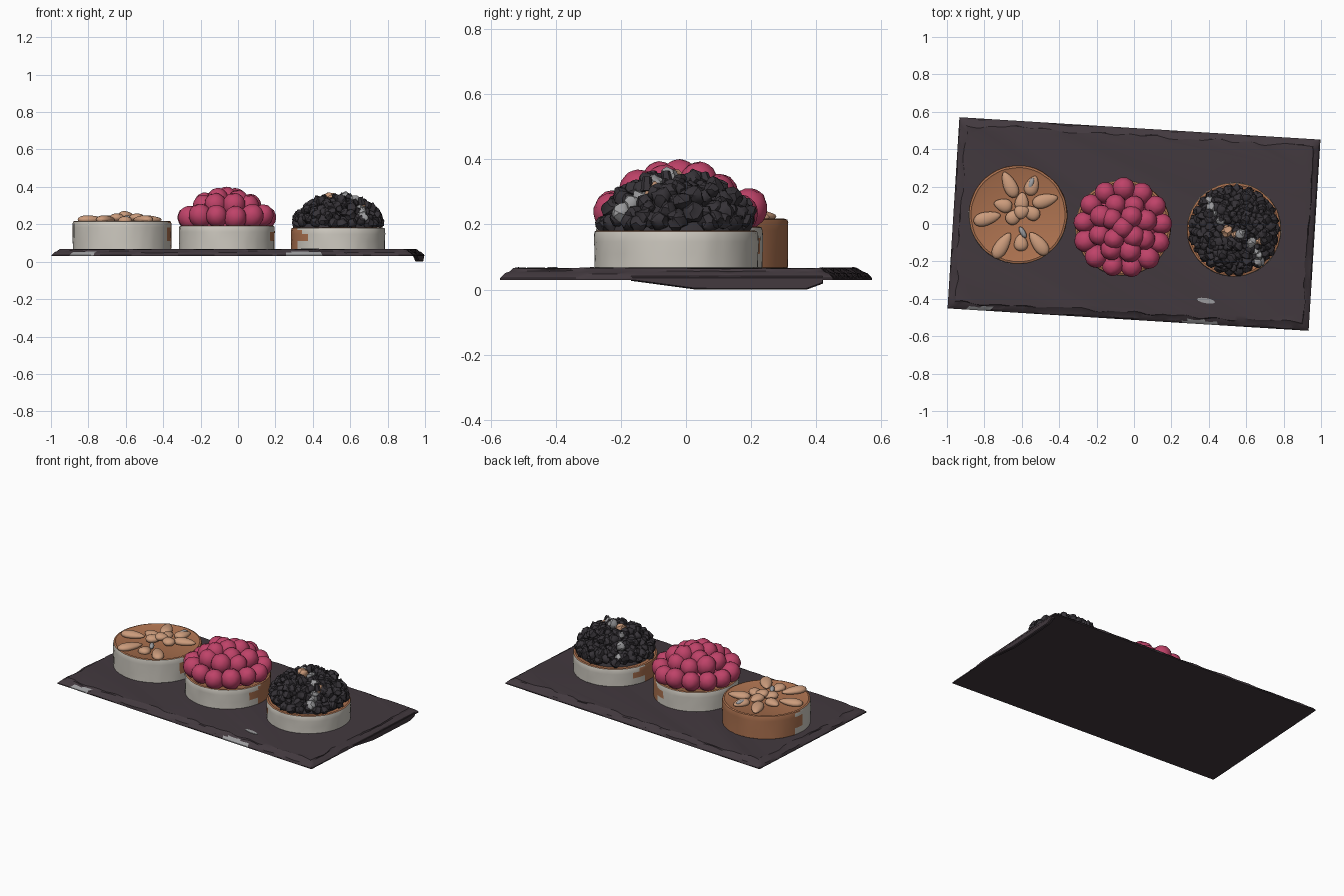
import bpy, bmesh, math, random
from mathutils import Vector, Matrix, noise

if "Cube" in bpy.data.objects:
    bpy.data.objects.remove(bpy.data.objects["Cube"])

random.seed(4)


def mat(name, col):
    m = bpy.data.materials.new(name)
    m.diffuse_color = (*col, 1)
    m.use_nodes = True
    m.node_tree.nodes["Principled BSDF"].inputs["Base Color"].default_value = m.diffuse_color
    return m


SLATE = mat("slate", (0.055, 0.041, 0.049))
CREAM = mat("cream_pastry", (0.62, 0.59, 0.53))
CARAMEL = mat("caramel", (0.42, 0.17, 0.08))
ALMOND = mat("almond_tan", (0.60, 0.33, 0.20))
RASP = mat("raspberry_pink", (0.52, 0.055, 0.14))
BERRY = mat("dark_berry", (0.036, 0.032, 0.038))
GREY = mat("grey_highlight", (0.33, 0.33, 0.34))


def finish(name, bm, mats, smooth=None):
    bmesh.ops.recalc_face_normals(bm, faces=bm.faces)
    me = bpy.data.meshes.new(name)
    bm.to_mesh(me)
    bm.free()
    for m in mats:
        me.materials.append(m)
    ob = bpy.data.objects.new(name, me)
    bpy.context.collection.objects.link(ob)
    if smooth:
        bpy.ops.object.select_all(action='DESELECT')
        ob.select_set(True)
        bpy.context.view_layer.objects.active = ob
        bpy.ops.object.shade_smooth_by_angle(angle=math.radians(smooth))
    return ob


def rings_to_mesh(bm, rings):
    """Skin a stack of closed loops and cap both ends."""
    vs = [[bm.verts.new(p) for p in r] for r in rings]
    n = len(vs[0])
    for a, b in zip(vs, vs[1:]):
        for i in range(n):
            bm.faces.new((a[i], a[(i + 1) % n], b[(i + 1) % n], b[i]))
    bm.faces.new(vs[0])
    bm.faces.new(vs[-1])


# Slate board: straight underside, chipped sloping rim
ROT = Matrix.Rotation(math.radians(-3.55), 4, 'Z')
HX, HY = 0.967, 0.512


def border(inset, z, jitter):
    pts, nx, ny = [], 60, 32
    line = [(-1 + 2 * i / nx, -1) for i in range(nx)] + [(1, -1 + 2 * i / ny) for i in range(ny)]
    line += [(-x, -y) for x, y in line]
    for x, y in line:
        k = noise.noise(Vector((x * 9, y * 6, z * 50))) * jitter
        d = max(inset + k, 0)
        pts.append(ROT @ Vector((x * (HX - d), y * (HY - d), z + k * 0.25)))
    return pts


bm = bmesh.new()
rings_to_mesh(bm, [border(0, 0.030, 0), border(0, 0.036, 0), border(0.012, 0.050, 0.014),
                   border(0.028, 0.056, 0.018), border(0.038, 0.066, 0.018), border(0.06, 0.067, 0)])
for f in bm.faces:
    c = f.calc_center_median()
    if len(f.verts) == 4 and c.y < -0.35 and c.z < 0.053 and (0.27 < c.x < 0.46 or -0.9 < c.x < -0.76):
        f.material_index = 1
finish("slate_board", bm, [SLATE, GREY], 30)

# Drooping chip under the right edge
bm = bmesh.new()
rings = []
for i in range(13):
    t = i / 12
    y = -0.11 + 0.59 * t
    h = 0.036 * min(1, 0.25 + 2.2 * t) * (1 if i < 12 else 0.5)
    rings.append([ROT @ Vector((x, y, z)) for x, z in
                  ((0.94, 0.038), (0.945, 0.038 - h), (0.96, 0.036 - h), (0.966, 0.04 - h), (0.966, 0.042))])
rings_to_mesh(bm, rings)
finish("board_edge_chip", bm, [SLATE])

# Pale mark on the board
bm = bmesh.new()
rings_to_mesh(bm, [[(0.385 + 0.048 * math.cos(a) , -0.41 + 0.014 * math.sin(a) - 0.16 * 0.048 * math.cos(a), z)
                    for a in [k * math.tau / 12 for k in range(12)]] for z in (0.064, 0.070)])
finish("board_mark", bm, [GREY])


# Tart shells: turned profile; part of each wall is caramel by direction
def tart(name, cx, cy, r, top, brown):
    prof = [(r - 0.012, 0.06), (r, 0.068), (r, 0.11), (r + 0.001, top - 0.035), (r + 0.001, top - 0.012),
            (r - 0.002, top - 0.003), (r - 0.012, top), (r - 0.02, top - 0.004)]
    bm = bmesh.new()
    n = 72
    rings = []
    for pr, z in prof:
        ring = []
        for i in range(n):
            a = i * math.tau / n
            q = pr + 0.003 * noise.noise(Vector((8 * math.cos(a), 8 * math.sin(a), z * 30)))
            ring.append((cx + q * math.cos(a), cy + q * math.sin(a), z))
        rings.append(ring)
    rings_to_mesh(bm, rings)
    for f in bm.faces:
        c = f.calc_center_median()
        a = math.degrees(math.atan2(c.y - cy, c.x - cx)) % 360
        wob = 10 * math.sin(c.z * 60)
        mid, half = brown
        off = abs((a - mid + 180) % 360 - 180)
        if off < half + wob or c.z > top - 0.006:
            f.material_index = 1
    finish(name, bm, [CREAM, CARAMEL], 40)


tart("almond_tart_shell", -0.62, 0.05, 0.263, 0.218, (78, 95))
tart("raspberry_tart_shell", -0.06, -0.02, 0.255, 0.194, (25, 42))
tart("dark_berry_tart_shell", 0.535, -0.03, 0.251, 0.182, (190, 30))

# Almonds: pointed ovals laid like petals (x, y, angle, length)
bm = bmesh.new()
for x, y, ang, ln, z in [(-0.665, 0.21, 115, 0.15, 0.225), (-0.545, 0.205, 70, 0.11, 0.222),
                         (-0.785, 0.03, 15, 0.15, 0.225), (-0.705, -0.115, 58, 0.16, 0.225),
                         (-0.51, -0.105, 128, 0.15, 0.225), (-0.475, 0.125, 15, 0.14, 0.225),
                         (-0.70, 0.10, 165, 0.10, 0.225), (-0.605, -0.10, 95, 0.09, 0.22),
                         (-0.64, 0.04, 40, 0.10, 0.235), (-0.55, 0.06, 150, 0.10, 0.235),
                         (-0.60, 0.12, 85, 0.10, 0.235), (-0.60, 0.065, 20, 0.08, 0.248)]:
    M = Matrix.Translation((x, y, z)) @ Matrix.Rotation(math.radians(ang), 4, 'Z')
    vs = bmesh.ops.create_uvsphere(bm, u_segments=16, v_segments=10, radius=1)["verts"]
    for v in vs:
        t = v.co.x
        w = 1 - 0.3 * t
        v.co = M @ Vector((t * ln / 2, v.co.y * w * 0.036, v.co.z * w * 0.022))
finish("almonds", bm, [ALMOND], 60)

# Icing flecks among the almonds
bm = bmesh.new()
for x, y, ang in ((-0.595, -0.045, 120), (-0.55, 0.215, 70)):
    M = Matrix.Translation((x, y, 0.232)) @ Matrix.Rotation(math.radians(ang), 4, 'Z') @ Matrix.Diagonal((0.035, 0.015, 0.016, 1))
    bmesh.ops.create_icosphere(bm, subdivisions=2, radius=1, matrix=M)
finish("icing_flecks", bm, [GREY], 60)


# Mounds filling the space under the berries
def mound(name, cx, cy, r, z, h, m):
    bm = bmesh.new()
    rings = [[(cx + r * math.cos(t) * math.cos(a), cy + r * math.cos(t) * math.sin(a), z + h * math.sin(t))
              for a in [k * math.tau / 32 for k in range(32)]] for t in (0, 0.4, 0.8, 1.2, 1.5)]
    rings_to_mesh(bm, rings)
    finish(name, bm, [m], 60)


mound("raspberry_mound", -0.06, -0.02, 0.20, 0.185, 0.12, RASP)
mound("dark_berry_mound", 0.535, -0.03, 0.215, 0.175, 0.11, BERRY)

# Raspberries: spheres with a spiral of rounded drupelets, stacked in rings
DRUP = []
for i in range(44):
    zz = 1 - 2 * (i + 0.5) / 44
    DRUP.append(Vector((math.sqrt(1 - zz * zz) * math.cos(2.39996 * i), math.sqrt(1 - zz * zz) * math.sin(2.39996 * i), zz)))

bm = bmesh.new()
for count, rad, z, tilt, phase in ((13, 0.207, 0.236, 60, 0.1), (8, 0.128, 0.292, 35, 0.3), (4, 0.075, 0.325, 15, 0.9), (1, 0.0, 0.338, 0, 0)):
    for k in range(count):
        a = phase + k * math.tau / count
        zj = z + random.uniform(-0.008, 0.012)
        M = (Matrix.Translation((-0.06 + rad * math.cos(a), -0.02 + rad * math.sin(a), zj))
             @ Matrix.Rotation(a, 4, 'Z') @ Matrix.Rotation(math.radians(tilt * 0.6), 4, 'Y'))
        s = random.uniform(0.054, 0.061)
        for v in bmesh.ops.create_icosphere(bm, subdivisions=3, radius=1)["verts"]:
            d = v.co.normalized()
            near = min((d - p).length for p in DRUP)
            v.co = M @ (Vector((d.x, d.y, d.z * 1.1)) * s * (1.05 - 0.55 * near * near))
finish("raspberries", bm, [RASP], 60)

# Dark berries: rough little lumps scattered over a dome, a few catching grey
bm = bmesh.new()
N = 150
for i in range(N):
    t = (i + 0.5) / N
    rad = 0.222 * math.sqrt(t)
    a = 2.39996 * i
    z = 0.205 + 0.125 * (1 - t) ** 0.6 + random.uniform(-0.022, 0.018)
    if t < 0.03:
        z -= 0.03
    s = random.uniform(0.020, 0.031)
    M = Matrix.Translation((0.535 + rad * math.cos(a), -0.03 + rad * math.sin(a), z)) @ Matrix.Rotation(
        random.uniform(0, 6), 4, Vector((random.random() - .5, random.random() - .5, random.random() - .5)))
    vs = bmesh.ops.create_icosphere(bm, subdivisions=2, radius=1)["verts"]
    seed = Vector((i * 3.1, 0, 0))
    for v in vs:
        v.co = M @ (v.co * s * (1 + 0.45 * noise.noise(v.co * 1.6 + seed)))
    if i % 17 == 5:
        for f in {f for v in vs for f in v.link_faces}:
            f.material_index = 1
    elif i in (2, 4, 60):
        for f in {f for v in vs for f in v.link_faces}:
            f.material_index = 2
# Lowest row around the rim
for k in range(26):
    a = k * math.tau / 26
    M = Matrix.Translation((0.535 + 0.215 * math.cos(a), -0.03 + 0.215 * math.sin(a), random.uniform(0.2, 0.235)))
    seed = Vector((k * 2.3, 9, 0))
    s = random.uniform(0.024, 0.032)
    for v in bmesh.ops.create_icosphere(bm, subdivisions=2, radius=1)["verts"]:
        v.co = M @ (v.co * s * (1 + 0.45 * noise.noise(v.co * 1.6 + seed)))
# Standing tips
for x, y in ((0.52, -0.10), (0.60, -0.06), (0.47, 0.03), (0.57, 0.06), (0.66, -0.12), (0.42, -0.1)):
    M = Matrix.Translation((x, y, 0.345 - 0.9 * ((x - 0.535) ** 2 + (y + 0.03) ** 2)))
    M = M @ Matrix.Rotation(random.uniform(-0.4, 0.4), 4, 'X') @ Matrix.Rotation(random.uniform(-0.4, 0.4), 4, 'Y')
    bmesh.ops.create_cone(bm, cap_ends=True, segments=6, radius1=0.020, radius2=0.014, depth=0.045, matrix=M)
finish("dark_berries", bm, [BERRY, GREY, ALMOND], 35)
